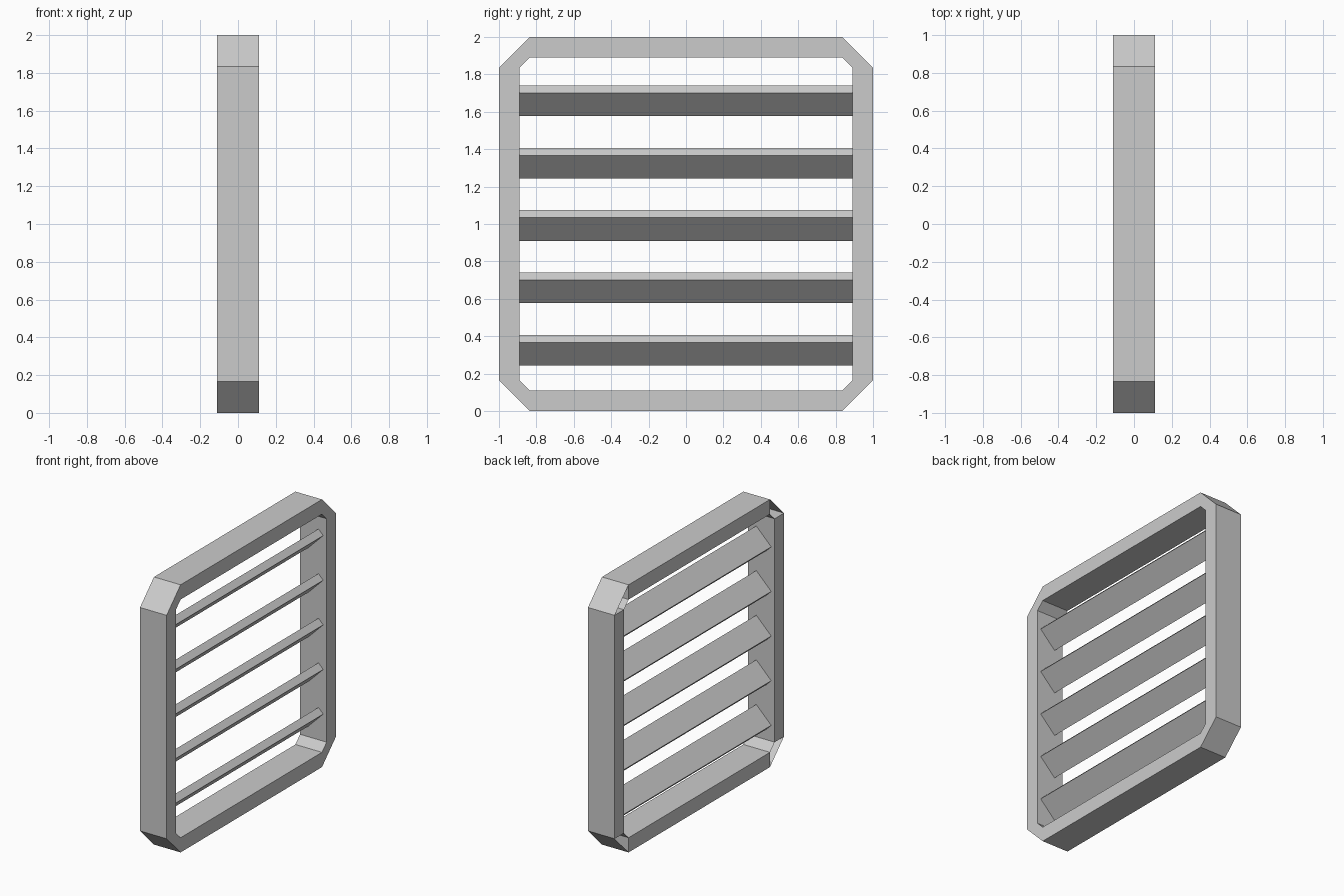
import bpy
from math import radians

if "Cube" in bpy.data.objects:
    bpy.data.objects.remove(bpy.data.objects["Cube"])

D = 0.11      # half depth of frame
T = 0.11      # bar thickness
C = 0.835     # where the corner chamfers start


def box(name, loc, size, rot_y=0.0):
    bpy.ops.mesh.primitive_cube_add(size=1, location=loc, rotation=(0, rot_y, 0))
    ob = bpy.context.object
    ob.name = name
    ob.scale = size
    return ob


# straight frame bars
for s, side, level in ((-1, "left", "bottom"), (1, "right", "top")):
    box(f"frame_bar_{side}", (0, s * (1 - T / 2), 1), (2 * D, T, 2 * C))
    box(f"frame_bar_{level}", (0, 0, 1 + s * (1 - T / 2)), (2 * D, 2 * C, T))

# chamfered corners: cover, outer wall and inner wall, open towards -x
profile = [(C, 1), (C, 1 - T), (1 - T, C), (1, C)]
verts = [(x, y, z) for x in (D, -D) for y, z in profile]
faces = [(0, 1, 2, 3), (0, 3, 7, 4), (2, 1, 5, 6)]
mesh = bpy.data.meshes.new("frame_corners")
mesh.from_pydata(verts, [], faces)
corners = bpy.data.objects.new("frame_corners", mesh)
corners.location.z = 1
bpy.context.collection.objects.link(corners)
mirror = corners.modifiers.new("mirror", "MIRROR")
mirror.use_axis = (False, True, True)
mirror.use_mirror_merge = False

# tilted slats, rising towards +x
for i in range(5):
    box(f"slat_{i + 1}", (0, 0, 0.992 + (i - 2) * 0.3335),
        (0.175, 2 * (1 - T), 0.056), radians(-45))
